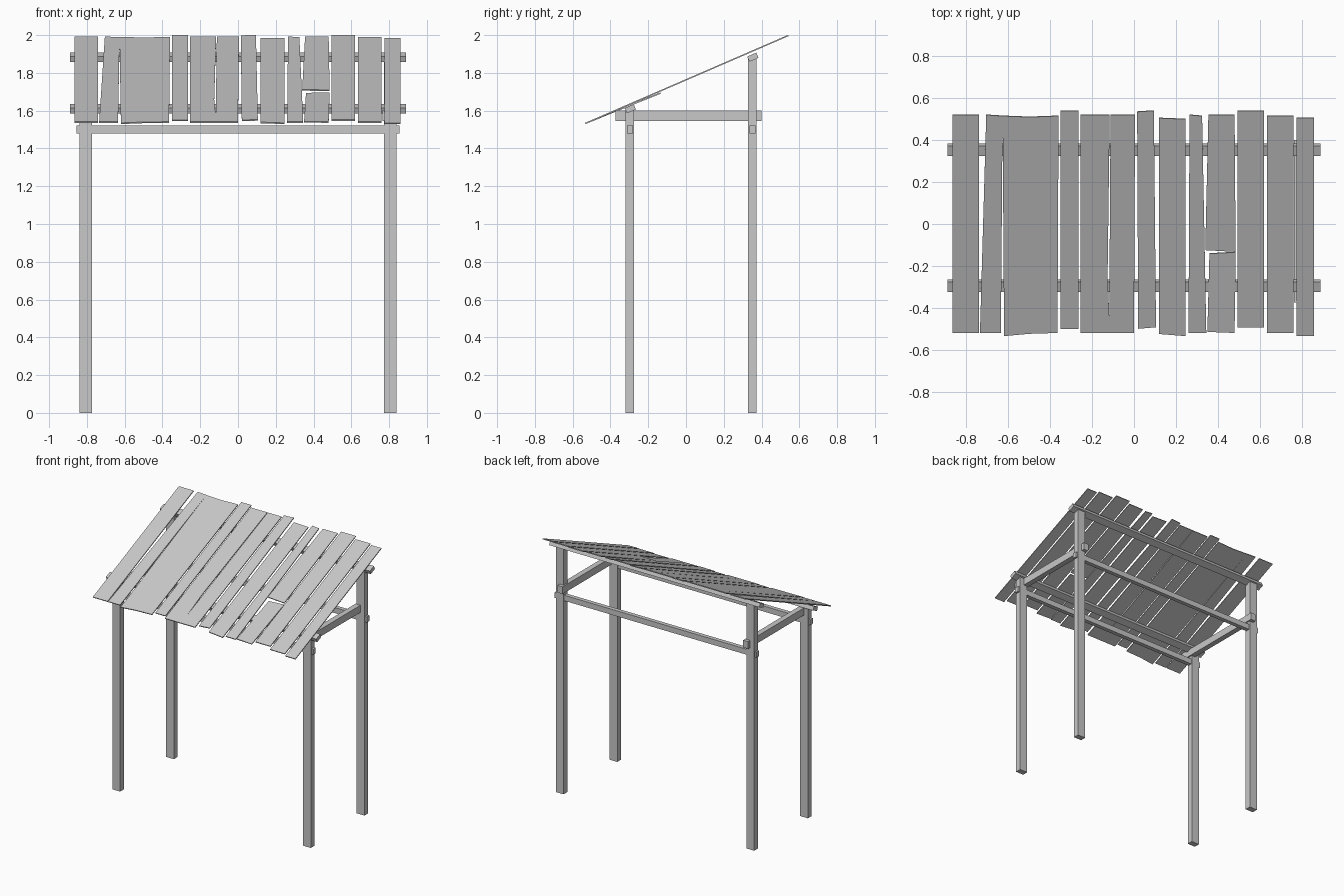
import bpy
import bmesh
import math
from mathutils import Matrix, Vector

cube = bpy.data.objects.get("Cube")
if cube:
    bpy.data.objects.remove(cube, do_unlink=True)

# Weathered grey wood, shared by every part
wood = bpy.data.materials.new("grey_wood")
wood.use_nodes = True
grey = (0.58, 0.58, 0.58, 1)
wood.diffuse_color = grey
wood.node_tree.nodes["Principled BSDF"].inputs["Base Color"].default_value = grey

SLOPE = 0.433
PITCH = math.atan(SLOPE)
THICKNESS = 0.007


def roof_height(y):
    return 1.767 + SLOPE * y


def finish(bm, name):
    """Turn a bmesh into a named wooden object."""
    bmesh.ops.recalc_face_normals(bm, faces=bm.faces)
    mesh = bpy.data.meshes.new(name)
    bm.to_mesh(mesh)
    bm.free()
    mesh.materials.append(wood)
    obj = bpy.data.objects.new(name, mesh)
    bpy.context.collection.objects.link(obj)
    return obj


def beam(name, centre, size, tilt=0):
    """Rectangular timber, optionally tilted about the x axis."""
    bm = bmesh.new()
    matrix = (Matrix.Translation(centre) @ Matrix.Rotation(tilt, 4, "X")
              @ Matrix.Diagonal((*size, 1)))
    bmesh.ops.create_cube(bm, size=1, matrix=matrix)
    return finish(bm, name)


def plank(name, outline, sag=0):
    """Thin board lying on the roof slope; sag lowers its upper end."""
    bm = bmesh.new()
    lowest = min(y for x, y in outline)
    verts = []
    for x, y in outline:
        drop = sag * (y - lowest)
        verts.append(bm.verts.new((x, y, roof_height(y) - drop)))
    face = bm.faces.new(verts)
    up = Vector((0, -math.sin(PITCH), math.cos(PITCH))) * THICKNESS
    extruded = bmesh.ops.extrude_face_region(bm, geom=[face])
    moved = [v for v in extruded["geom"] if isinstance(v, bmesh.types.BMVert)]
    bmesh.ops.translate(bm, verts=moved, vec=-up)
    return finish(bm, name)


# Posts, long rails and tilted purlins for the front and back rows
rows = {
    "front": (-0.297, 1.6, 1.61),
    "back": (0.352, 1.88, 1.883),
}
for row, (y, top, purlin_z) in rows.items():
    for side, sign in (("left", 1), ("right", -1)):
        beam(f"{row}_{side}_post", (sign * 0.807, y, top / 2), (0.066, 0.045, top))
    beam(f"{row}_rail", (0, y, 1.5), (1.71, 0.032, 0.042))
    beam(f"{row}_purlin", (0, y + 0.002, purlin_z), (1.78, 0.052, 0.03), PITCH)

# Side beams running front to back along the inner edge of the posts
for side, sign in (("left", 1), ("right", -1)):
    beam(f"{side}_side_beam", (sign * 0.785, 0.013, 1.573), (0.042, 0.775, 0.055))

# Straight roof planks: left edge, right edge, lower end, upper end
straight = [
    (-.865, -.74, -.52, .52),
    (-.35, -.265, -.5, .54),
    (.495, .62, -.495, .54),
    (.635, .76, -.52, .515),
    (.775, .86, -.535, .505),
]
for number, (x0, x1, y0, y1) in enumerate(straight, 1):
    plank(f"straight_plank_{number}", [(x0, y0), (x1, y0), (x1, y1), (x0, y1)])

# Crooked roof planks with uneven ends
crooked = {
    "leaning_plank": [(-.735, -.52), (-.635, -.52), (-.627, .515), (-.705, .52)],
    "wide_plank": [(-.62, -.535), (-.5, -.524), (-.365, -.52), (-.36, .515),
                   (-.5, .51), (-.627, .515)],
    "cracked_plank": [(-.255, -.52), (0, -.52), (.005, .52), (-.112, .52),
                      (-.118, -.44), (-.126, -.25), (-.116, .52), (-.255, .52)],
    "narrow_plank": [(.02, -.5), (.105, -.493), (.095, .54), (.015, .535)],
    "short_plank": [(.12, -.525), (.245, -.535), (.245, .5), (.12, .505)],
    "tapered_plank": [(.26, -.52), (.345, -.52), (.325, .515), (.265, .52)],
    "broken_plank_upper": [(.34, -.125), (.485, -.133), (.48, .52), (.355, .52)],
}
for name, outline in crooked.items():
    plank(name, outline)
plank("broken_plank_lower",
      [(.35, -.515), (.48, -.52), (.485, -.135), (.36, -.142)], sag=0.03)
